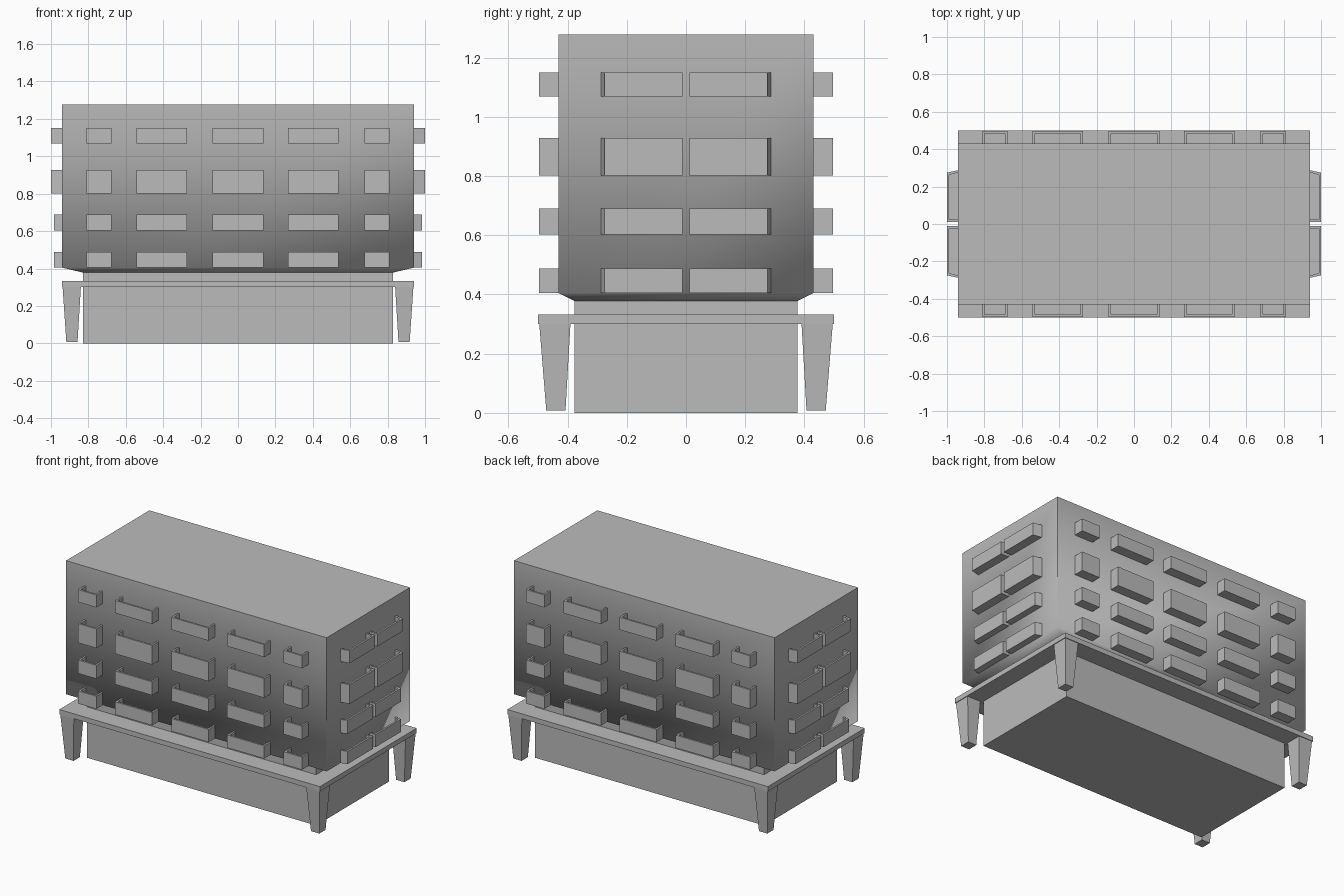
import bpy, math

if "Cube" in bpy.data.objects:
    bpy.data.objects.remove(bpy.data.objects["Cube"], do_unlink=True)

grey = bpy.data.materials.new("concrete_grey")
grey.use_nodes = True
colour = (0.5, 0.5, 0.5, 1)
grey.diffuse_color = colour
grey.node_tree.nodes["Principled BSDF"].inputs["Base Color"].default_value = colour


def make(name, verts, faces):
    mesh = bpy.data.meshes.new(name)
    mesh.from_pydata(verts, [], faces)
    mesh.materials.append(grey)
    obj = bpy.data.objects.new(name, mesh)
    bpy.context.collection.objects.link(obj)
    return obj


def loft(name, rings):
    """Capped stack of rectangles, each (x0, x1, y0, y1, z)."""
    verts, faces = [], [(3, 2, 1, 0)]
    for x0, x1, y0, y1, z in rings:
        verts += [(x0, y0, z), (x1, y0, z), (x1, y1, z), (x0, y1, z)]
    for r in range(0, len(verts) - 4, 4):
        for i in range(4):
            j = (i + 1) % 4
            faces.append((r + i, r + j, r + 4 + j, r + 4 + i))
    n = len(verts)
    faces.append((n - 4, n - 3, n - 2, n - 1))
    return make(name, verts, faces)


def block(name, x, y, z0, z1):
    return loft(name, [(-x, x, -y, y, z0), (-x, x, -y, y, z1)])


def balcony(name, a0, a1, b0, b1, wall, out, z0, z1, place):
    """Open-topped tray: a runs along the wall, b is the narrower outer edge."""
    t = 0.012
    outer = [(a0, wall), (a1, wall), (b1, out), (b0, out)]
    inner = [(a0 + t, wall), (a1 - t, wall), (b1 - t, out - t), (b0 + t, out - t)]
    verts = []
    for ring, z in ((outer, z0), (outer, z1), (inner, z1), (inner, z0 + t)):
        verts += [(*place(u, v), z) for u, v in ring]
    faces = [(0, 1, 2, 3), (12, 13, 14, 15)]
    for r in (0, 4, 8):
        for i in (1, 2, 3):
            j = (i + 1) % 4
            faces.append((r + i, r + j, r + 4 + j, r + 4 + i))
    obj = make(name, verts, faces)
    # consistent outward normals
    import bmesh
    bm = bmesh.new()
    bm.from_mesh(obj.data)
    bmesh.ops.recalc_face_normals(bm, faces=bm.faces)
    floor = min(bm.faces, key=lambda f: f.calc_center_median().z)
    if floor.normal.z > 0:
        bmesh.ops.reverse_faces(bm, faces=bm.faces)
    bm.to_mesh(obj.data)
    bm.free()


# Ground floor, terrace slab and main block with a sloped soffit
block("ground_floor", 0.828, 0.376, 0, 0.39)
block("terrace_slab", 0.942, 0.5, 0.3, 0.332)
body = loft("main_block", [
    (-0.828, 0.828, -0.376, 0.376, 0.378),
    (-0.942, 0.942, -0.43, 0.43, 0.405),
    (-0.942, 0.942, -0.43, 0.43, 1.278)])
bpy.context.view_layer.objects.active = body
body.select_set(True)
bpy.ops.object.shade_smooth_by_angle(angle=math.radians(80))

# Tapered corner legs
for sx, side in ((1, "left"), (-1, "right")):
    for sy, end in ((-1, "front"), (1, "back")):
        rings = []
        for xa, xb, ya, yb, z in ((0.858, 0.918, 0.407, 0.472, 0.008),
                                  (0.84, 0.938, 0.39, 0.496, 0.305)):
            xs, ys = sorted((sx * xa, sx * xb)), sorted((sy * ya, sy * yb))
            rings.append((*xs, *ys, z))
        loft(f"{end}_{side}_leg", rings)

# Balconies on all four walls
floors = [(0.405, 0.488, 0.985), (0.602, 0.69, 0.985),
          (0.802, 0.928, 1.0), (1.068, 1.15, 1.0)]
bays = [(-0.81, -0.677), (-0.542, -0.273), (-0.135, 0.135),
        (0.268, 0.537), (0.677, 0.81)]
for level, (z0, z1, reach) in enumerate(floors, 1):
    for sign, wall in ((-1, "front"), (1, "back")):
        for n, (a, b) in enumerate(bays, 1):
            balcony(f"{wall}_balcony_{level}_{n}", a, b, a, b, 0.43, 0.496, z0, z1,
                    lambda u, v: (u, sign * v))
    for sx, wall in ((1, "left"), (-1, "right")):
        for sy, end in ((-1, "front"), (1, "back")):
            balcony(f"{wall}_{end}_balcony_{level}", 0.012, 0.287, 0.012, 0.275,
                    0.942, reach, z0, z1, lambda u, v: (sx * v, sy * u))
